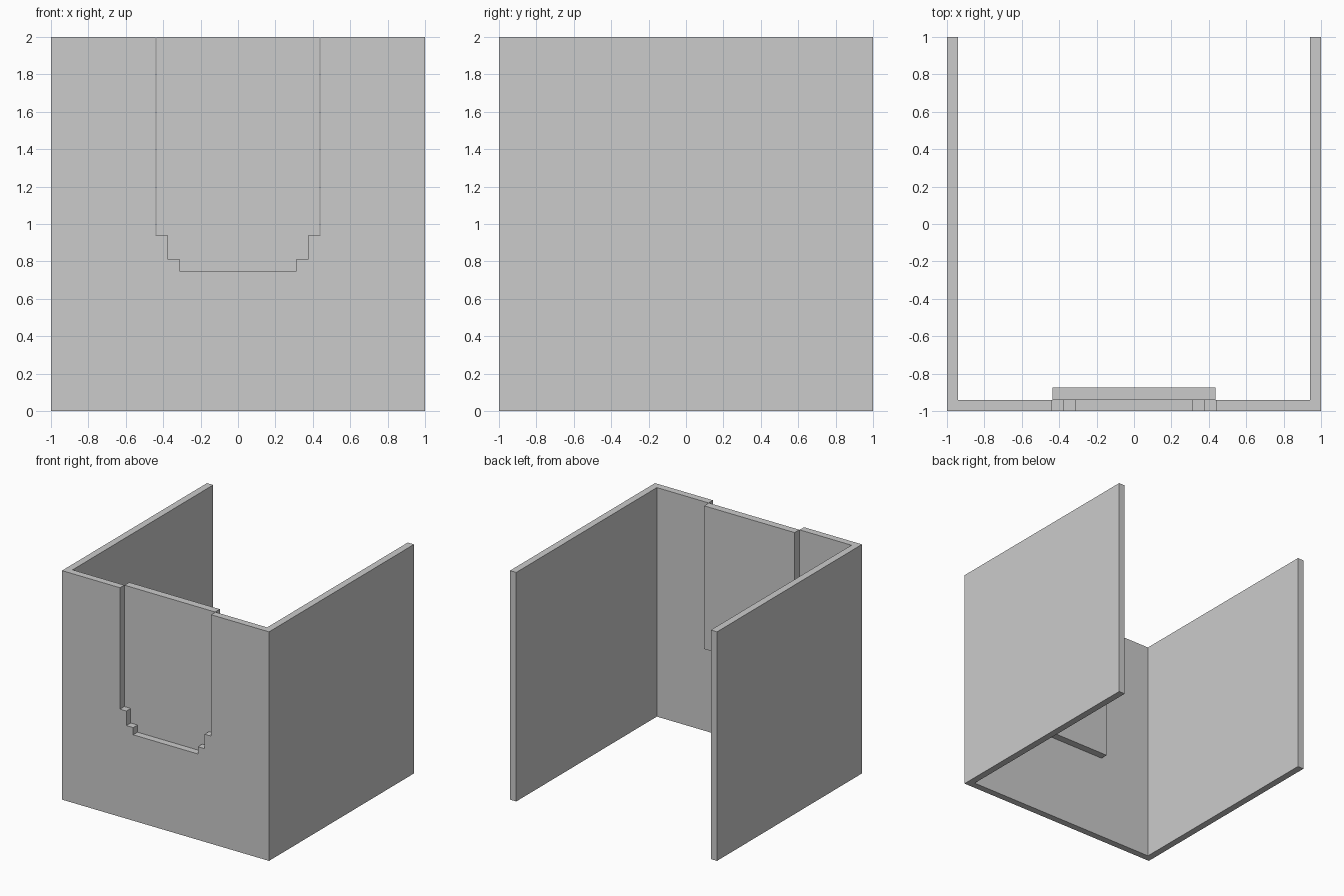
import bpy
import bmesh
from mathutils import Vector

cube = bpy.data.objects.get("Cube")
if cube:
    bpy.data.objects.remove(cube, do_unlink=True)

grey = bpy.data.materials.new("light grey")
grey.use_nodes = True
colour = (0.6, 0.6, 0.6, 1)
grey.diffuse_color = colour
grey.node_tree.nodes["Principled BSDF"].inputs["Base Color"].default_value = colour


def prism(name, outline, base, direction):
    """Extrude a flat outline, placed by base(u, v), along direction."""
    bm = bmesh.new()
    face = bm.faces.new([bm.verts.new(base(u, v)) for u, v in outline])
    grown = bmesh.ops.extrude_face_region(bm, geom=[face])
    verts = [g for g in grown["geom"] if isinstance(g, bmesh.types.BMVert)]
    bmesh.ops.translate(bm, verts=verts, vec=Vector(direction))
    bmesh.ops.recalc_face_normals(bm, faces=bm.faces)
    mesh = bpy.data.meshes.new(name)
    bm.to_mesh(mesh)
    bm.free()
    mesh.materials.append(grey)
    obj = bpy.data.objects.new(name, mesh)
    bpy.context.collection.objects.link(obj)
    return obj


WALL = 0.06
INNER = 1 - WALL

# Front wall with a stepped notch open at the top
steps = [(0.44, 2), (0.44, 0.94), (0.378, 0.94), (0.378, 0.813),
         (0.312, 0.813), (0.312, 0.75)]
half = [(1, 0), (1, 2)] + steps
outline = half + [(-x, z) for x, z in reversed(half)]
prism("front_wall", outline, lambda x, z: (x, -1, z), (0, WALL, 0))

# Side walls, butted against the back of the front wall
for name, side in (("left_wall", 1), ("right_wall", -1)):
    rect = [(-INNER, 0), (1, 0), (1, 2), (-INNER, 2)]
    prism(name, rect, lambda y, z: (side, y, z), (-side * WALL, 0, 0))

# Backing panel closing the notch from inside
panel = [(-0.437, 0.75), (0.437, 0.75), (0.437, 2), (-0.437, 2)]
prism("notch_panel", panel, lambda x, z: (x, -INNER, z), (0, 0.065, 0))
